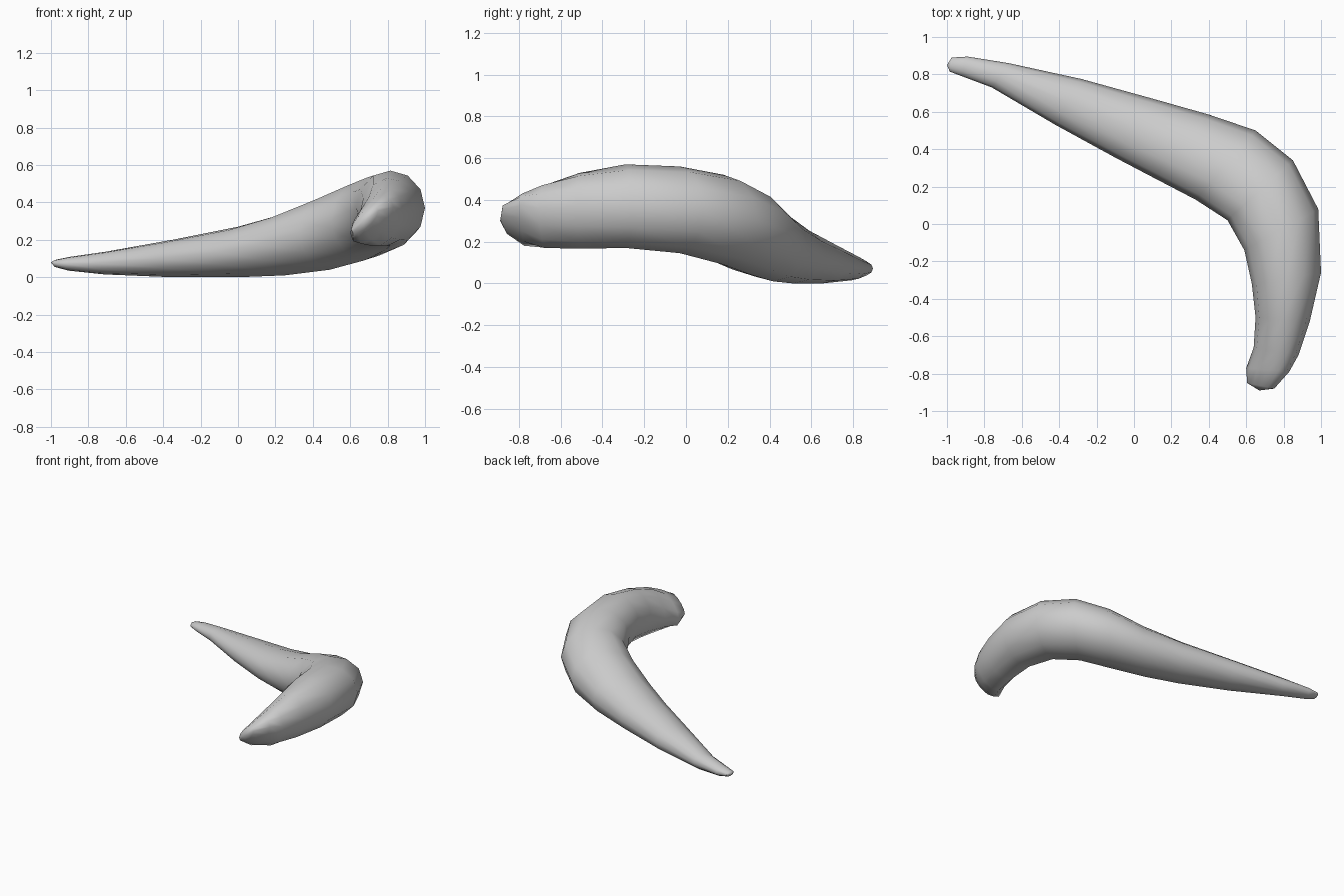
import bpy, bmesh, math
from mathutils import Vector

if "Cube" in bpy.data.objects:
    bpy.data.objects.remove(bpy.data.objects["Cube"])

SIDES = 12
# outer x, outer y, inner x, inner y, z low, z high, tilt of the section
SECTIONS = [
    (-0.975, 0.89, -0.985, 0.815, 0.055, 0.092, 0),
    (-0.89, 0.895, -0.92, 0.79, 0.035, 0.108, 0),
    (-0.67, 0.86, -0.76, 0.73, 0.015, 0.135, 0),
    (-0.28, 0.775, -0.42, 0.53, 0.0, 0.20, 0),
    (0.10, 0.67, -0.10, 0.355, 0.0, 0.27, 0),
    (0.40, 0.585, 0.10, 0.25, 0.01, 0.34, 0),
    (0.65, 0.50, 0.33, 0.13, 0.04, 0.44, 0),
    (0.85, 0.34, 0.50, 0.02, 0.09, 0.52, 0),
    (0.985, 0.08, 0.59, -0.14, 0.145, 0.56, 0),
    (1.0, -0.26, 0.63, -0.32, 0.17, 0.57, 0),
    (0.94, -0.52, 0.65, -0.50, 0.165, 0.53, 0.02),
    (0.88, -0.70, 0.64, -0.66, 0.165, 0.475, 0.04),
    (0.83, -0.79, 0.60, -0.77, 0.18, 0.43, 0.07),
    (0.75, -0.88, 0.605, -0.85, 0.235, 0.375, 0.05),
]

bm = bmesh.new()


def ring(ox, oy, ix, iy, lo, hi, tilt):
    centre = Vector(((ox + ix) / 2, (oy + iy) / 2, (lo + hi) / 2))
    side = Vector(((ox - ix) / 2, (oy - iy) / 2, tilt))
    up = Vector((0, 0, math.sqrt(((hi - lo) / 2) ** 2 - tilt ** 2)))
    angles = [2 * math.pi * k / SIDES for k in range(SIDES)]
    return [bm.verts.new(centre + side * math.cos(a) + up * math.sin(a)) for a in angles]


def cap(loop, tip):
    v = bm.verts.new(tip)
    for k in range(SIDES):
        bm.faces.new((loop[k], loop[(k + 1) % SIDES], v))


# Tapered bent body, skinned through the sections
rings = [ring(*s) for s in SECTIONS]
for a, b in zip(rings, rings[1:]):
    for k in range(SIDES):
        n = (k + 1) % SIDES
        bm.faces.new((a[k], a[n], b[n], b[k]))

# Closed ends
cap(rings[0], (-1.0, 0.85, 0.08))
cap(rings[-1], (0.67, -0.89, 0.30))

bmesh.ops.recalc_face_normals(bm, faces=bm.faces)
mesh = bpy.data.meshes.new("curved_horn")
bm.to_mesh(mesh)
bm.free()
horn = bpy.data.objects.new("curved_horn", mesh)
bpy.context.collection.objects.link(horn)
bpy.context.view_layer.objects.active = horn
horn.select_set(True)
bpy.ops.object.shade_smooth_by_angle(angle=math.radians(50))
